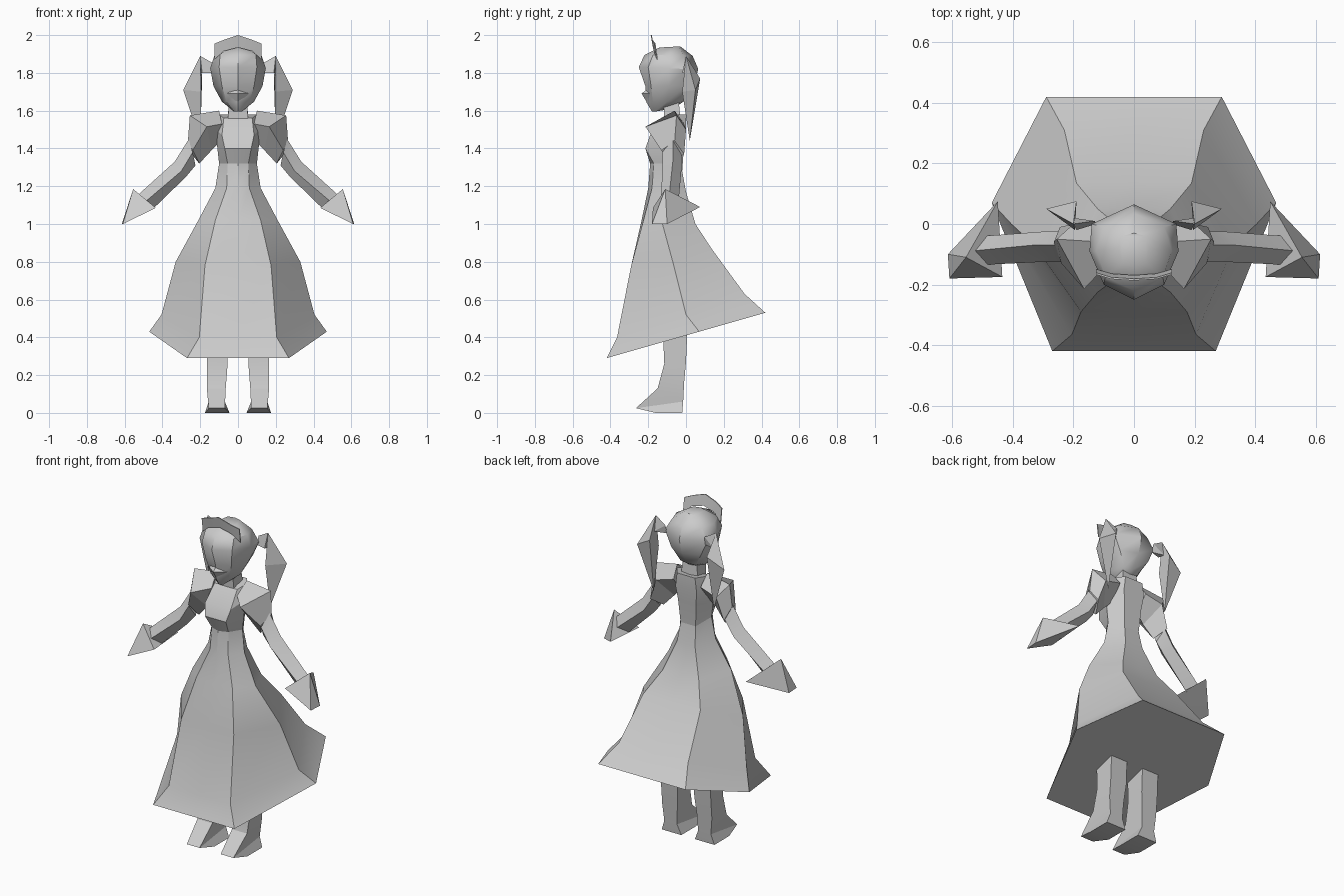
import bpy, bmesh, math

grey = bpy.data.materials.new("plain grey")
grey.diffuse_color = (0.6, 0.6, 0.6, 1)


def finish(name, bm, angle=30, mirror=False):
    """Turn a bmesh into a named object, optionally mirrored in x."""
    if mirror:
        geom = bm.verts[:] + bm.edges[:] + bm.faces[:]
        copy = bmesh.ops.duplicate(bm, geom=geom)["geom"]
        for v in copy:
            if isinstance(v, bmesh.types.BMVert):
                v.co.x *= -1
    bmesh.ops.recalc_face_normals(bm, faces=bm.faces)
    me = bpy.data.meshes.new(name)
    bm.to_mesh(me)
    bm.free()
    me.materials.append(grey)
    ob = bpy.data.objects.new(name, me)
    bpy.context.collection.objects.link(ob)
    bpy.ops.object.select_all(action='DESELECT')
    ob.select_set(True)
    bpy.context.view_layer.objects.active = ob
    bpy.ops.object.shade_smooth_by_angle(angle=math.radians(angle))
    return ob


def loft(name, rings, angle=30, mirror=False):
    """Skin closed rings of equal length and cap both ends."""
    bm = bmesh.new()
    loops = [[bm.verts.new(p) for p in r] for r in rings]
    n = len(loops[0])
    for a, b in zip(loops, loops[1:]):
        for i in range(n):
            j = (i + 1) % n
            bm.faces.new((a[i], a[j], b[j], b[i]))
    bm.faces.new(loops[0])
    bm.faces.new(loops[-1])
    return finish(name, bm, angle, mirror)


def hull(name, points, angle=10, mirror=False):
    bm = bmesh.new()
    for p in points:
        bm.verts.new(p)
    bmesh.ops.convex_hull(bm, input=bm.verts[:])
    return finish(name, bm, angle, mirror)


def sym(front, sides, back):
    """Full ring from centre front, right side points and centre back."""
    left = [(-x, y, z) for x, y, z in reversed(sides)]
    return [front] + sides + [back] + left


def ring8(f, s, b, fc=None):
    mid_front = fc or (0, f[1], f[2])
    return sym(mid_front, [f, s, b], (0, b[1], b[2]))


# Dress: tilted six-sided hem narrowing to the waist
loft("skirt", [
    ring8((.27, -.42, .29), (.47, .07, .43), (.29, .42, .53)),
    ring8((.205, -.365, .40), (.405, 0, .52), (.23, .31, .63)),
    ring8((.175, -.29, .78), (.33, -.07, .80), (.19, .135, .87)),
    ring8((.12, -.225, 1.02), (.21, -.13, 1.02), (.12, .05, 1.0), (0, -.235, 1.02)),
    ring8((.06, -.18, 1.19), (.12, -.11, 1.19), (.06, 0, 1.17), (0, -.2, 1.19)),
    ring8((.055, -.17, 1.32), (.10, -.10, 1.32), (.05, -.02, 1.28), (0, -.19, 1.32)),
], 33)

# Bodice with a projecting bust
loft("bodice", [
    ring8((.055, -.17, 1.32), (.10, -.10, 1.32), (.05, -.02, 1.28), (0, -.19, 1.32)),
    ring8((.07, -.215, 1.40), (.11, -.10, 1.41), (.06, -.01, 1.42)),
    ring8((.085, -.19, 1.47), (.115, -.09, 1.5), (.07, 0, 1.5)),
    ring8((.075, -.115, 1.56), (.10, -.06, 1.58), (.06, 0, 1.58)),
], 25)

loft("neck", [
    [(-.055, -.115, 1.54), (.055, -.115, 1.54), (.055, -.03, 1.56), (-.055, -.03, 1.56)],
    [(-.045, -.12, 1.67), (.045, -.12, 1.67), (.045, -.04, 1.67), (-.045, -.04, 1.67)],
])

# Head: chin to crown
def head_ring(fy, fz, fx, fsy, sx, sy, bx, by, cy, bz):
    m = (fz + bz) / 2
    return sym((0, fy, fz), [(fx, fsy, fz), (sx, sy, m), (bx, by, bz)], (0, cy, bz))

loft("head", [
    head_ring(-.18, 1.595, .02, -.165, .03, -.12, .025, -.08, -.07, 1.61),
    head_ring(-.21, 1.645, .06, -.175, .085, -.10, .05, -.02, -.01, 1.65),
    head_ring(-.215, 1.73, .085, -.185, .13, -.09, .10, .0, .04, 1.73),
    head_ring(-.25, 1.83, .10, -.20, .147, -.09, .14, .0, .065, 1.82),
    head_ring(-.22, 1.895, .095, -.175, .125, -.09, .10, -.01, .035, 1.89),
    head_ring(-.14, 1.935, .04, -.13, .05, -.08, .04, -.04, -.03, 1.94),
], 40)

# Nose and mouth wedge
hull("nose", [(0, -.235, 1.69), (.06, -.19, 1.69), (-.06, -.19, 1.69),
              (0, -.205, 1.64), (0, -.19, 1.73)])

# Headband: thin curved plate over the brow
loft("headband", [
    [(x, y, z0), (x, y - .012, z1), (x, y - .006, z1), (x, y + .006, z0)]
    for x, y, z0, z1 in [(-.125, -.155, 1.87, 1.955), (-.075, -.17, 1.915, 1.975),
                         (0, -.175, 1.935, 2.0),
                         (.075, -.17, 1.915, 1.975), (.125, -.155, 1.87, 1.955)]
])

# Pigtails and their ties
hull("pigtails", [(.20, 0, 1.89), (.29, .05, 1.71), (.19, .075, 1.77),
                  (.195, -.02, 1.70), (.20, .02, 1.44)], mirror=True)
hull("hair_ties", [(.125, 0, 1.80), (.13, .01, 1.85), (.20, 0, 1.89),
                   (.20, .02, 1.80), (.19, -.02, 1.80)], mirror=True)

# Puffed sleeves
loft("puff_sleeves", [
    [(.10, -.06, 1.60), (.085, -.13, 1.53), (.09, -.08, 1.44), (.09, -.01, 1.53)],
    [(.255, -.05, 1.575), (.165, -.215, 1.515), (.14, -.09, 1.39), (.20, 0, 1.50)],
    [(.265, -.06, 1.44), (.24, -.13, 1.39), (.205, -.08, 1.32), (.245, -.01, 1.37)],
], 10, True)

# Arms
loft("arms", [
    [(.26, -.07, 1.45), (.24, -.125, 1.38), (.225, -.08, 1.31), (.24, -.025, 1.37)],
    [(.335, -.07, 1.33), (.30, -.125, 1.28), (.275, -.08, 1.25), (.30, -.025, 1.28)],
    [(.545, -.09, 1.14), (.50, -.135, 1.11), (.45, -.09, 1.08), (.50, -.04, 1.11)],
], 20, True)

# Hands: wedges flaring from the wrist to a tip
hull("hands", [(.555, -.11, 1.185), (.45, .075, 1.09), (.435, -.175, 1.085),
               (.61, -.18, 1.0), (.615, -.10, 1.0)], mirror=True)

# Legs and pointed shoes
def leg_ring(x0, x1, fy, fz, by, bz):
    return [(x0, fy, fz), (x1, fy, fz), (x1, by, bz), (x0, by, bz)]

loft("legs", [
    leg_ring(.055, .165, -.125, .50, .01, .50),
    leg_ring(.055, .165, -.115, .26, 0, .27),
    leg_ring(.065, .165, -.15, .13, -.01, .16),
    leg_ring(.07, .155, -.265, .025, -.015, .06),
    leg_ring(.045, .175, -.16, 0, -.02, 0),
], 25, True)
